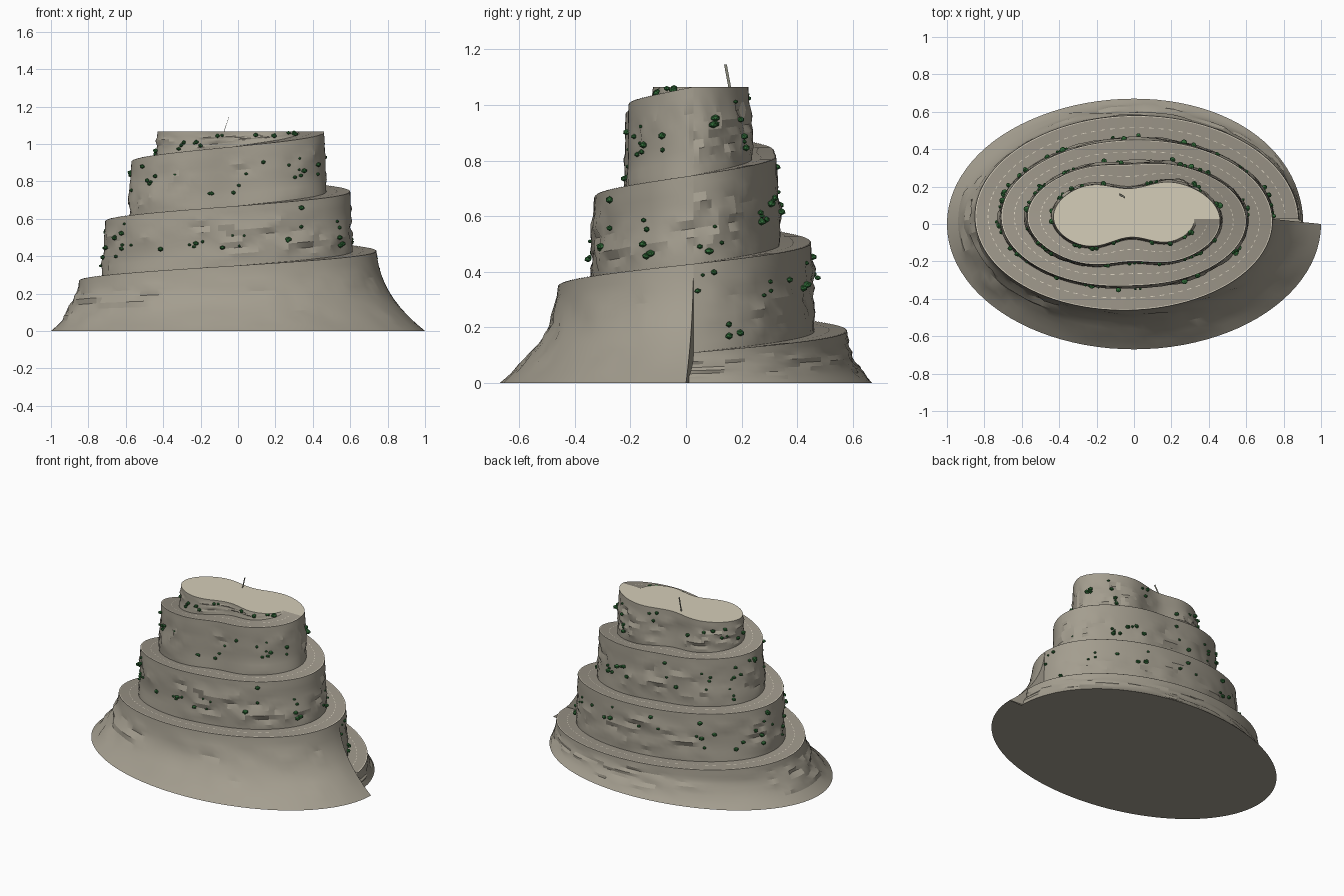
import bpy, bmesh, math, random
from mathutils import Vector, Matrix, noise

if "Cube" in bpy.data.objects:
    bpy.data.objects.remove(bpy.data.objects["Cube"])

random.seed(4)
SEG = 96          # columns per turn of the spiral
ROWS = 10         # rows down each cliff
PEAK = 1.0655     # height of the summit


def material(name, rgb):
    m = bpy.data.materials.new(name)
    m.diffuse_color = (*rgb, 1)
    m.use_nodes = True
    m.node_tree.nodes["Principled BSDF"].inputs["Base Color"].default_value = m.diffuse_color
    return m


ROCK = material("rock", (0.37, 0.34, 0.275))
ROAD = material("road", (0.335, 0.305, 0.25))
SAND = material("summit_sand", (0.66, 0.61, 0.48))
LINE = material("line_paint", (0.72, 0.66, 0.54))
LEAF = material("leaf_green", (0.03, 0.15, 0.04))
POLE = material("pole_grey", (0.36, 0.36, 0.29))


def make(name, verts, faces, mat, angle=None):
    me = bpy.data.meshes.new(name)
    me.from_pydata([tuple(v) for v in verts], [], faces)
    me.materials.append(mat)
    if angle:
        me.shade_smooth()
        me.set_sharp_from_angle(angle=math.radians(angle))
    ob = bpy.data.objects.new(name, me)
    bpy.context.collection.objects.link(ob)
    return ob


# ---- spiral definition: t counts turns from the right-hand side ----
def height(t):
    return min(0.11 + 0.3185 * t, PEAK)


def rim(t, z=None):
    """Outer edge of the road; oval low down, pinched at the waist higher up."""
    a = 2 * math.pi * t
    x = (0.9 - 0.14 * t) * math.cos(a)
    pinch = 0.85 * (max(t, 0.0) / 3.75) ** 5
    y = (0.585 - 0.13 * t) * math.sin(a) * (1 + pinch * (1 - math.exp(-(x / 0.17) ** 2)))
    return Vector((x - 0.02, y + 0.027, height(t) if z is None else z))


def foot(t):
    """Oval outline on the ground."""
    a = 2 * math.pi * t
    s = min(t / 0.4, 1)
    return Vector(((0.905 + 0.095 * s * s * (3 - 2 * s)) * math.cos(a), 0.67 * math.sin(a), 0))


def outward(t):
    d = rim(t + 0.002, 0) - rim(t - 0.002, 0)
    return Vector((d.y, -d.x, 0)).normalized()


def cliff(t, u):
    """Point on the cliff below the rim, u = 0 at the top and 1 at the bottom."""
    if t <= 1:
        p = rim(t).lerp(foot(t), u)
        flat = rim(t, 0).lerp(foot(t), 0.17 * u + 0.83 * u ** 2.3)
        p.x, p.y = flat.x, flat.y
        low, size = 0, min(1, height(t) / 0.25) * min(1, (1 - t) * 15) * 1.3
    else:
        p = rim(t, height(t) + (height(t - 1) - height(t)) * u)
        low, size = 0.012 * u, min(1, (height(t) - height(t - 1)) / 0.25, (t - 1) * 15)
    # blocky weathering in the middle of the face: low wide bricks in patches
    mid = max(0, min(1, (u - 0.15) * 6, (0.97 - u) * 6))
    rough = noise.noise(Vector((t * 9, u * 2.2, 3.1)))
    row = math.floor(u * ROWS + 0.01)
    col = math.floor((t * SEG + 0.01 + row % 2) / 2)
    brick = noise.noise(Vector((col * 0.73 + 0.37, row * 1.37 + 0.21, 7.7)))
    bump = mid * size * (0.012 * rough + 0.018 * brick * (rough > -0.15))
    return p + outward(t) * (low + bump)


def strip(name, t0, t1, point, rows, mat, angle=None):
    n = max(1, round((t1 - t0) * SEG))
    verts = [point(t0 + (t1 - t0) * i / n, j / rows) for i in range(n + 1) for j in range(rows + 1)]
    w = rows + 1
    faces = [(i * w + j, i * w + j + 1, (i + 1) * w + j + 1, (i + 1) * w + j)
             for i in range(n) for j in range(rows)]
    return make(name, verts, faces, mat, angle)


# ---- cliffs ----
strip("base_cliff", 0, 1, cliff, ROWS, ROCK, 18)
for k, part in enumerate(("lower_cliff", "middle_cliff", "upper_cliff"), 1):
    strip(part, k + 1e-6, k + 1, cliff, ROWS, ROCK, 18)


# ---- road ribbon climbing between the cliffs ----
def road_point(t, u):
    return rim(t + 1, height(t)).lerp(rim(t), u)


def edge_line(t, u):
    return road_point(t, 0.955 + 0.03 * u) + Vector((0, 0, 0.0015))


strip("spiral_road", 0, 3, road_point, 1, ROAD, 30)
strip("road_edge_line", 0.005, 2.98, edge_line, 1, LINE, 30)

# dashed centre line
dash_verts, dash_faces = [], []
lap = 0.01
while lap < 2.97:
    step = 0.005 + 0.001 * lap
    k = len(dash_verts)
    for t, u in ((lap, 0.485), (lap, 0.515), (lap + step, 0.515), (lap + step, 0.485)):
        dash_verts.append(road_point(t, u) + Vector((0, 0, 0.002)))
    dash_faces.append((k, k + 1, k + 2, k + 3))
    lap += step * 2
make("road_dashes", dash_verts, dash_faces, LINE)

# ---- flat summit and ground face ----
top = [rim(3 + i / SEG) for i in range(SEG + 1)]
make("summit", [Vector((-0.02, 0.027, PEAK))] + top,
     [(0, i + 1, i + 2) for i in range(SEG)], SAND)
ground = [foot(i / SEG) for i in range(SEG + 1)]
make("underside", [Vector((0, 0, 0))] + ground,
     [(0, i + 2, i + 1) for i in range(SEG)], ROCK)

# cut face where the first turn ends above the road entrance
cut = [cliff(1, j / ROWS) for j in range(ROWS + 1)] + [rim(1, 0)]
make("road_entrance_face", cut, [tuple(range(len(cut)))], ROCK)

# ---- bushes clinging to the cliffs in loose clusters ----
bm = bmesh.new()
for level, clusters in ((1, 24), (2, 22), (3, 16)):
    for c in range(clusters):
        t0 = level + (c + random.uniform(0.1, 0.9)) / clusters
        u0 = random.uniform(0.25, 0.75)
        for b in range(random.choice((1, 2, 3, 3, 4))):
            t = min(max(t0 + random.uniform(-0.015, 0.015), level + 0.005), level + 0.93)
            u = min(max(u0 + random.uniform(-0.2, 0.2), 0.12), 0.88)
            r = random.uniform(0.007, 0.015)
            pos = cliff(t, u) + outward(t) * r * 0.5
            scale = Matrix.Diagonal((random.uniform(0.9, 1.4), random.uniform(0.9, 1.3), 0.9, 1))
            turn = Matrix.Rotation(random.uniform(0, 6), 4, 'Z')
            bmesh.ops.create_icosphere(bm, subdivisions=1, radius=r,
                                       matrix=Matrix.Translation(pos) @ turn @ scale)
me = bpy.data.meshes.new("bushes")
bm.to_mesh(me)
bm.free()
me.materials.append(LEAF)
bpy.context.collection.objects.link(bpy.data.objects.new("bushes", me))

# ---- leaning summit pole ----
low, high = Vector((-0.077, 0.158, PEAK - 0.005)), Vector((-0.048, 0.142, 1.146))
half = (Vector((0.001, 0, 0)), Vector((0, 0.005, 0)))
ring = [p + half[0] * sx + half[1] * sy for p in (low, high)
        for sx, sy in ((-1, -1), (1, -1), (1, 1), (-1, 1))]
sides = [(i, (i + 1) % 4, (i + 1) % 4 + 4, i + 4) for i in range(4)]
make("summit_pole", ring, sides + [(3, 2, 1, 0), (4, 5, 6, 7)], POLE)
